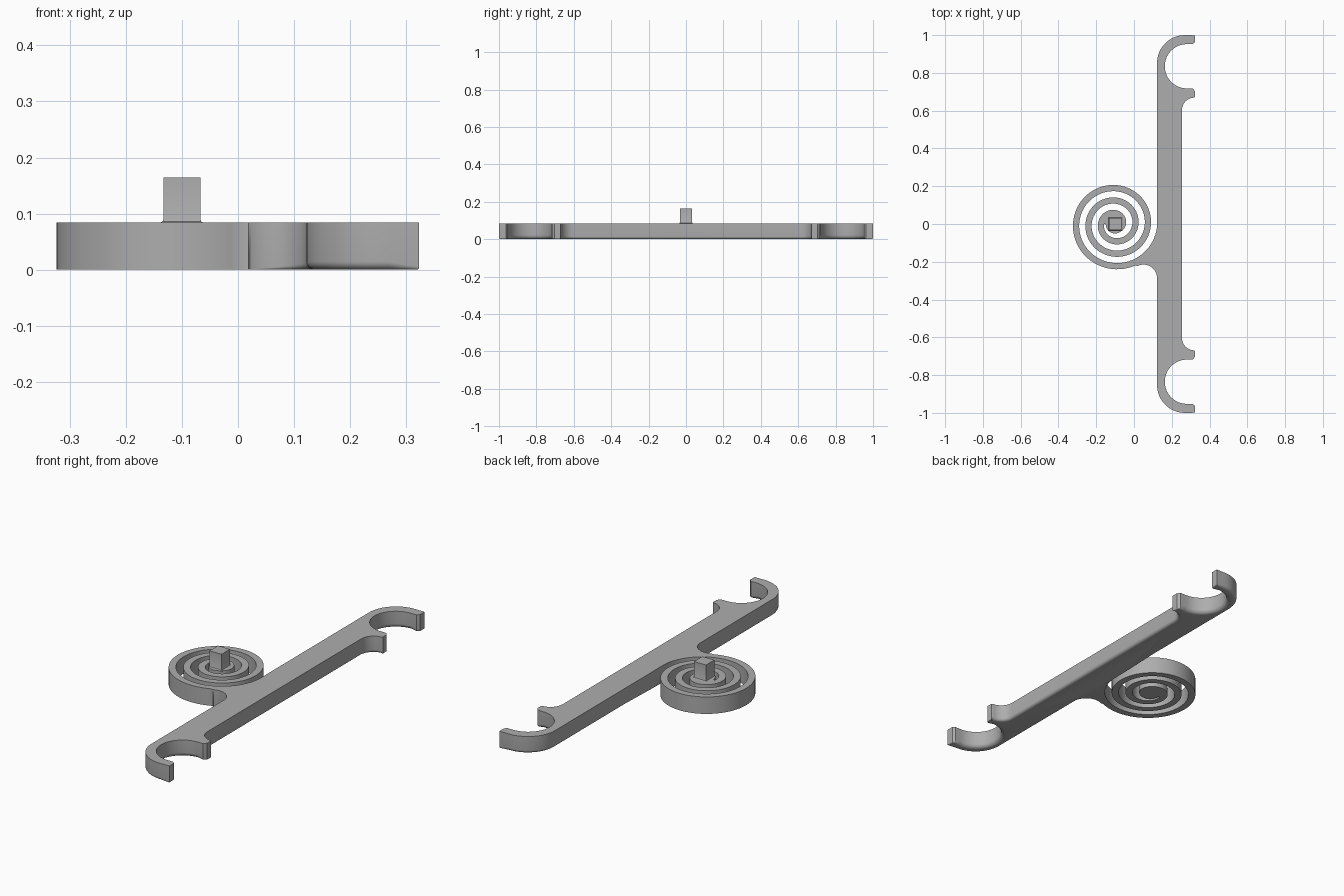
import bpy
import bmesh
from math import sin, cos, pi, radians
from mathutils import Vector

if "Cube" in bpy.data.objects:
    bpy.data.objects.remove(bpy.data.objects["Cube"], do_unlink=True)

grey = bpy.data.materials.new("plain grey")
grey.use_nodes = True
COLOUR = (0.42, 0.42, 0.42, 1)
grey.diffuse_color = COLOUR
grey.node_tree.nodes["Principled BSDF"].inputs["Base Color"].default_value = COLOUR

HEIGHT = 0.084
BAR_LEFT = 0.122
CENTRE_X = -0.1         # spiral centre
PITCH, BAND = 0.066, 0.033


def arc(cx, cy, r, start, end, rounding, steps=24):
    """Arc points, each with the radius of its lower edge rounding."""
    angles = [radians(start + (end - start) * i / steps) for i in range(steps + 1)]
    return [(cx + r * cos(a), cy + r * sin(a), rounding) for a in angles]


def spiral(start, end, inset, smallest=0.0):
    """Spiral edge between two angles in degrees."""
    steps = int(abs(end - start) / 5)
    points = []
    for i in range(steps + 1):
        d = start + (end - start) * i / steps
        r = max(smallest, 0.19 + PITCH * d / 360 - inset)
        points.append((CENTRE_X + r * cos(radians(d)), r * sin(radians(d)), 0.0))
    return points


def make_object(name, bm, sharp=35):
    bmesh.ops.recalc_face_normals(bm, faces=bm.faces)
    bmesh.ops.triangulate(bm, faces=[f for f in bm.faces if len(f.verts) > 4])
    mesh = bpy.data.meshes.new(name)
    bm.to_mesh(mesh)
    bm.free()
    mesh.materials.append(grey)
    obj = bpy.data.objects.new(name, mesh)
    bpy.context.collection.objects.link(obj)
    bpy.ops.object.select_all(action="DESELECT")
    obj.select_set(True)
    bpy.context.view_layer.objects.active = obj
    bpy.ops.object.shade_smooth_by_angle(angle=radians(sharp))
    return obj


def loft(name, rings):
    """Join equal rings of points with side faces and close both ends."""
    bm = bmesh.new()
    loops = [[bm.verts.new(p) for p in ring] for ring in rings]
    n = len(loops[0])
    for low, high in zip(loops, loops[1:]):
        for i in range(n):
            j = (i + 1) % n
            bm.faces.new((low[i], low[j], high[j], high[i]))
    bm.faces.new(loops[0][::-1])
    bm.faces.new(loops[-1])
    bmesh.ops.remove_doubles(bm, verts=bm.verts, dist=0.00002)
    return make_object(name, bm)


# Hook at one end: short jaw, round opening, long curved finger
hook = arc(0.32, 0.603, 0.066, 180, 92, 0.015, 12)
hook += [(0.323, 0.672, 0.005), (0.323, 0.703, 0.005), (0.311, 0.717, 0.01)]
hook += arc(0.28, 0.835, 0.117, -90, -270, 0.022, 40)
hook += [(0.311, 0.953, 0.01), (0.323, 0.963, 0.005), (0.323, 0.999, 0.005)]
hook += arc(0.27, 0.852, 0.148, 90, 180, 0.015)

# Spiral spring running off the bar, round the core and back
spring = [(BAR_LEFT, 0.3, 0.015), (BAR_LEFT, 0.2, 0.01), (BAR_LEFT, 0.1, 0.004)]
spring += spiral(360, -540, BAND)
spring += spiral(-900, 296, 0, 0.05)
web = arc(0.05, -0.287, 0.072, 116, 0, 0)
spring += [(x, y, 0.015 * i / len(web)) for i, (x, y, _) in enumerate(web)]

outline = hook + spring + [(x, -y, r) for x, y, r in reversed(hook)]

# Inward direction at each outline point
flat = [Vector((x, y)) for x, y, _ in outline]
inward = []
for i, p in enumerate(flat):
    a = (p - flat[i - 1]).normalized()
    b = (flat[(i + 1) % len(flat)] - p).normalized()
    t = (a + b).normalized()
    inward.append(Vector((-t.y, t.x)) / max(0.6, t.dot(a)))

# Body with rounded lower edges
body_rings = []
for step in range(7):
    a = pi / 2 * step / 6
    ring = []
    for p, n, (_, _, r) in zip(flat, inward, outline):
        q = p + n * r * (1 - sin(a))
        ring.append((q.x, q.y, r * (1 - cos(a))))
    body_rings.append(ring)
body_rings.append([(p.x, p.y, HEIGHT) for p in flat])
loft("hooked_bar_with_spiral_spring", body_rings)

# Square post with a slightly flared foot
corners = [(-1, -1), (1, -1), (1, 1), (-1, 1)]
post_profile = [(0.038, HEIGHT - 0.004), (0.038, HEIGHT), (0.0345, HEIGHT + 0.002),
                (0.033, HEIGHT + 0.006), (0.033, 0.164)]
loft("square_post", [[(CENTRE_X + s * h, t * h, z) for s, t in corners]
                     for h, z in post_profile])
